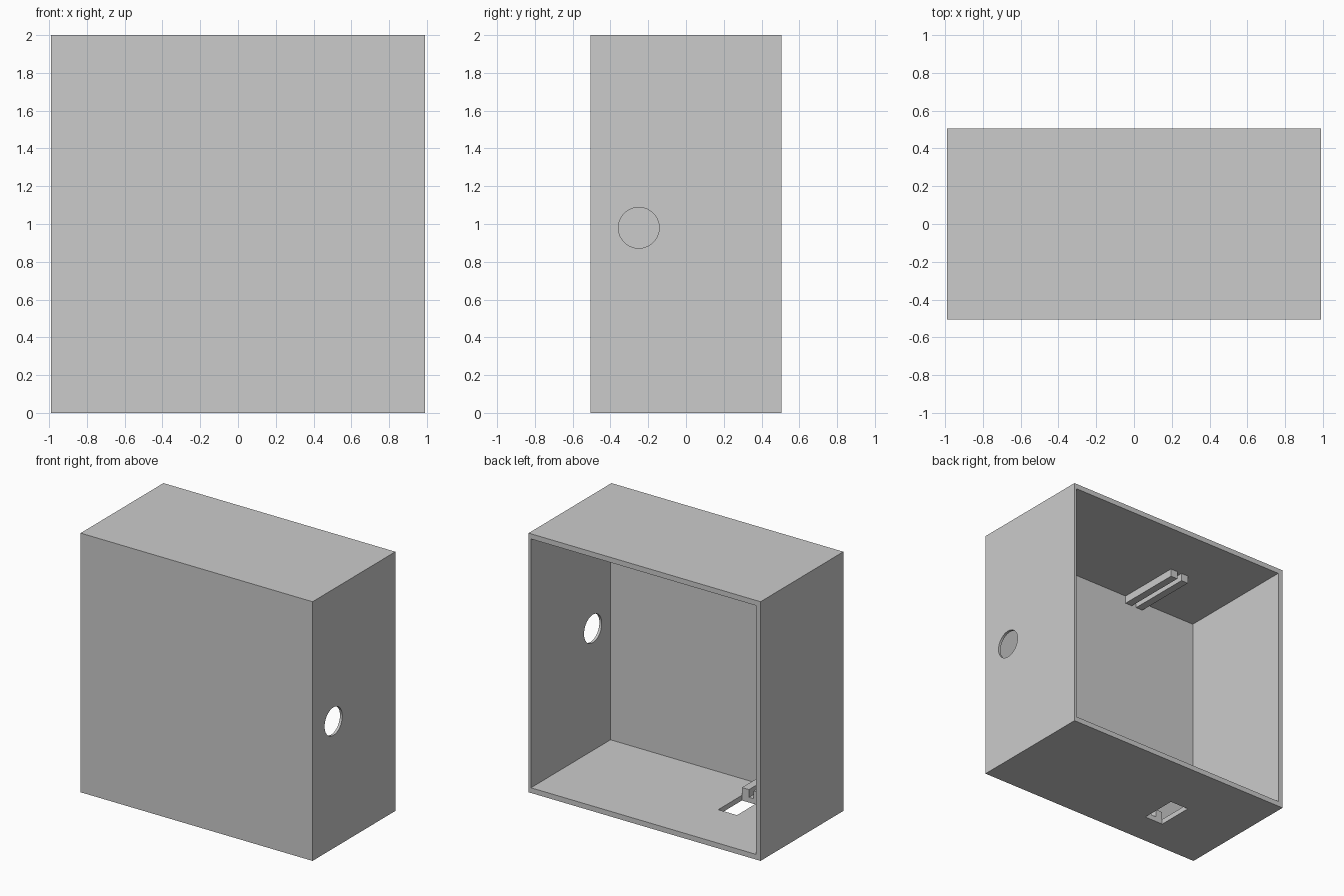
import bpy

# Remove the default cube only
default_cube = bpy.data.objects.get("Cube")
if default_cube:
    bpy.data.objects.remove(default_cube, do_unlink=True)

GREY = (0.6, 0.6, 0.6, 1.0)
grey = bpy.data.materials.new("plain_grey")
grey.use_nodes = True
grey.diffuse_color = GREY
grey.node_tree.nodes["Principled BSDF"].inputs["Base Color"].default_value = GREY


def box(name, x, y, z):
    """Axis-aligned box from (low, high) ranges."""
    spans = (x, y, z)
    bpy.ops.mesh.primitive_cube_add(size=1, location=[(a + b) / 2 for a, b in spans])
    obj = bpy.context.object
    obj.name = name
    obj.scale = [b - a for a, b in spans]
    bpy.ops.object.transform_apply(location=False, rotation=False, scale=True)
    obj.data.materials.append(grey)
    return obj


def cut(target, cutter):
    """Subtract a hidden cutter from the target and discard it."""
    cutter.hide_render = True
    mod = target.modifiers.new("cut", "BOOLEAN")
    mod.operation = "DIFFERENCE"
    mod.solver = "EXACT"
    mod.object = cutter
    bpy.context.view_layer.objects.active = target
    bpy.ops.object.modifier_apply(modifier=mod.name)
    bpy.data.objects.remove(cutter, do_unlink=True)


HALF_X, HALF_Y, HEIGHT = 0.99, 0.505, 2.0
WALL, THIN_WALL = 0.04, 0.02
FRONT_INNER = -HALF_Y + WALL
SLOT_X, SLOT_Y = (-0.47, -0.31), (-0.24, 0.05)

# Enclosure, open at the back, with one thinner side wall
enclosure = box("enclosure", (-HALF_X, HALF_X), (-HALF_Y, HALF_Y), (0, HEIGHT))
cut(enclosure, box("cavity_cutter", (-HALF_X + WALL, HALF_X - THIN_WALL),
                   (FRONT_INNER, HALF_Y + 0.1), (WALL, HEIGHT - WALL)))

# Slot through the floor
cut(enclosure, box("slot_cutter", SLOT_X, SLOT_Y, (-0.1, 0.1)))

# Round cable hole through the thin side wall
bpy.ops.mesh.primitive_cylinder_add(vertices=64, radius=0.108, depth=0.2,
                                    location=(HALF_X, -0.25, 0.98),
                                    rotation=(0, 1.5708, 0))
hole_cutter = bpy.context.object
hole_cutter.data.materials.append(grey)
cut(enclosure, hole_cutter)

# Paired guide rails: short on the floor, long on the ceiling
RAIL, RAIL_HEIGHT = 0.06, 0.06
for side, x in (("right", SLOT_X[0]), ("left", SLOT_X[1] - RAIL)):
    span = (x, x + RAIL)
    box(f"floor_rail_{side}", span, (FRONT_INNER, SLOT_Y[0]),
        (WALL, WALL + RAIL_HEIGHT))
    box(f"ceiling_rail_{side}", span, (FRONT_INNER, SLOT_Y[1]),
        (HEIGHT - WALL - RAIL_HEIGHT, HEIGHT - WALL))

# Crisp flat walls, smooth hole rim
bpy.ops.object.select_all(action="DESELECT")
enclosure.select_set(True)
bpy.context.view_layer.objects.active = enclosure
bpy.ops.object.shade_smooth_by_angle()
